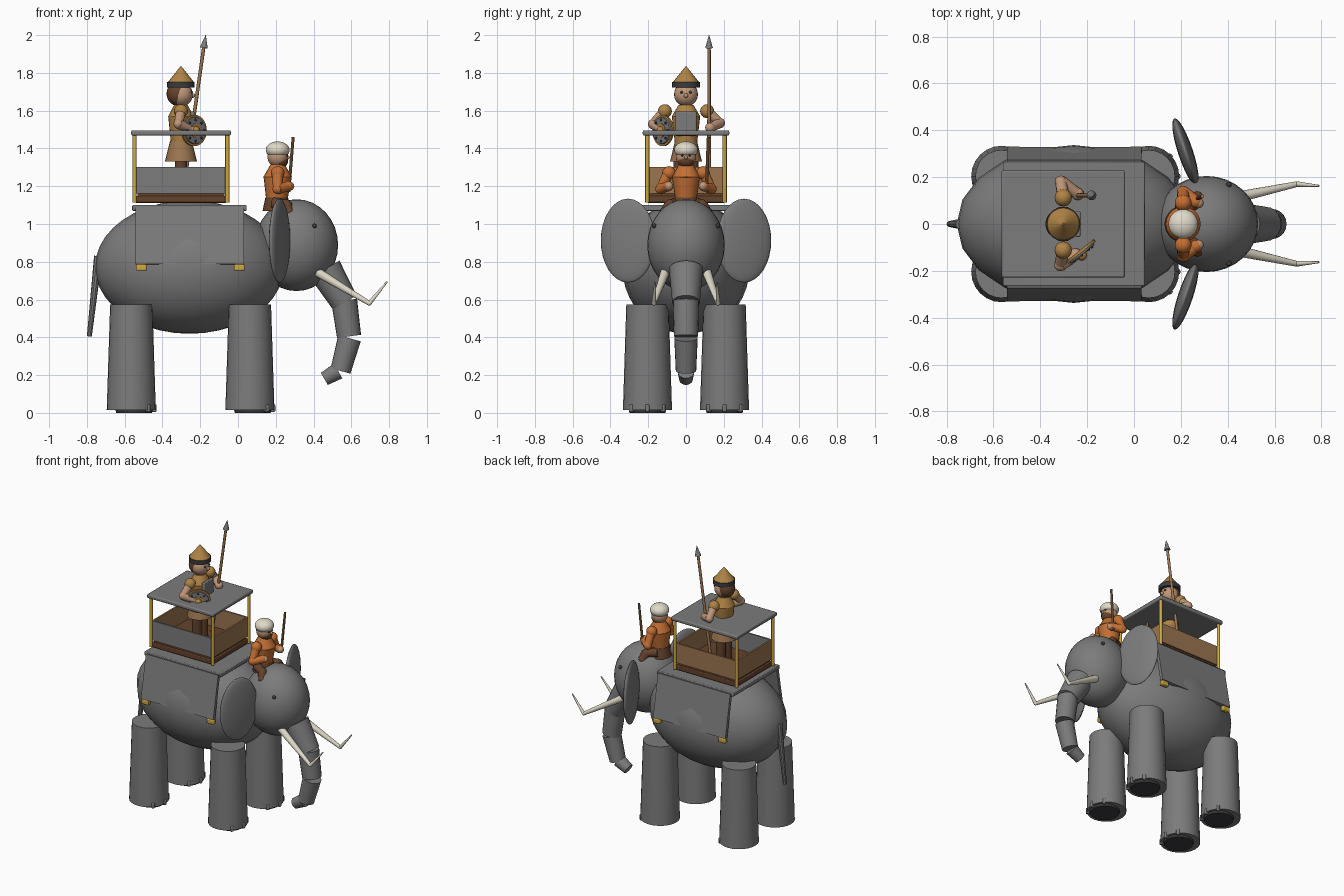
import bpy, math
from mathutils import Vector

if "Cube" in bpy.data.objects:
    bpy.data.objects.remove(bpy.data.objects["Cube"])


def material(name, r, g, b):
    m = bpy.data.materials.new(name)
    m.use_nodes = True
    m.diffuse_color = (r, g, b, 1)
    bsdf = next(n for n in m.node_tree.nodes if n.type == 'BSDF_PRINCIPLED')
    bsdf.inputs["Base Color"].default_value = (r, g, b, 1)
    return m


grey = material("grey", .2, .2, .2)
dark = material("charcoal", .045, .045, .05)
ivory = material("ivory", .75, .7, .58)
gold = material("gold", .62, .4, .05)
brown = material("dark brown", .13, .055, .025)
wood = material("tan wood", .33, .18, .08)
cloth = material("golden leather", .43, .23, .06)
skin = material("skin", .52, .31, .19)
orange = material("orange cloth", .55, .16, .035)


def finish(name, mat):
    ob = bpy.context.object
    ob.name = name
    ob.data.materials.append(mat)
    bpy.ops.object.shade_smooth_by_angle(angle=math.radians(35))
    return ob


def ball(name, loc, radii, mat, rot=(0, 0, 0), seg=24, rings=16):
    bpy.ops.mesh.primitive_uv_sphere_add(segments=seg, ring_count=rings, location=loc, rotation=rot)
    bpy.context.object.scale = (radii,) * 3 if isinstance(radii, float) else radii
    return finish(name, mat)


def rod(name, a, b, r1, r2, mat, verts=20):
    a, b = Vector(a), Vector(b)
    d = b - a
    bpy.ops.mesh.primitive_cone_add(vertices=verts, radius1=r1, radius2=r2, depth=d.length,
                                    location=(a + b) / 2, rotation=d.to_track_quat('Z', 'Y').to_euler())
    return finish(name, mat)


def box(name, loc, size, mat, rot=(0, 0, 0), bevel=0):
    bpy.ops.mesh.primitive_cube_add(size=1, location=loc, rotation=rot)
    ob = bpy.context.object
    ob.scale = size
    bpy.ops.object.transform_apply(location=False, rotation=False, scale=True)
    if bevel:
        mod = ob.modifiers.new("bevel", 'BEVEL')
        mod.width, mod.segments = bevel, 2
    return finish(name, mat)


def limb(name, points, r, mats):
    for i, (a, b) in enumerate(zip(points, points[1:])):
        rod(f"{name}_part_{i}", a, b, r, r * .85, mats[i], 12)
        ball(f"{name}_joint_{i}", b, r * .95, mats[min(i, 1)], seg=12, rings=8)


# Elephant body and head
ball("body", (-.257, 0, .772), (.5, .337, .353), grey, seg=20, rings=20)
ball("elephant_head", (.31, 0, .888), (.22, .205, .243), grey, seg=32)
rod("tail", (-.74, 0, .83), (-.787, 0, .405), .022, .013, grey, 10)

# Trunk segments
trunk = [((.46, .76), (.565, .585), .09, .073), ((.562, .595), (.588, .405), .069, .064),
         ((.59, .395), (.543, .222), .062, .054), ((.53, .222), (.457, .18), .045, .037)]
for i, ((xa, za), (xb, zb), ra, rb) in enumerate(trunk):
    rod(f"trunk_{i}", (xa, 0, za), (xb, 0, zb), ra, rb, grey)

for side, s in (("left", 1), ("right", -1)):
    ball(f"{side}_ear", (.22, s * .307, .912), (.032, .152, .222), grey, (0, 0, s * .32))
    ball(f"{side}_eye", (.405, s * .168, .99), .012, dark, seg=12, rings=8)
    rod(f"{side}_tusk_base", (.42, s * .11, .745), (.695, s * .17, .58), .025, .012, ivory, 12)
    ball(f"{side}_tusk_bend", (.695, s * .17, .58), .012, ivory, seg=12, rings=8)
    rod(f"{side}_tusk_tip", (.695, s * .17, .58), (.79, s * .163, .695), .012, .004, ivory, 12)
    # Legs, foot pads and toenails
    for end, x in (("front", .063), ("hind", -.565)):
        y = s * .204
        rod(f"{side}_{end}_leg", (x, y, .015), (x, y, .575), .13, .112, grey, 24)
        rod(f"{side}_{end}_foot_pad", (x + .015, y, 0), (x + .015, y, .02), .095, .1, dark)
        for a in (-.75, 0, .75):
            box(f"{side}_{end}_toenail", (x + .122 * math.cos(a), y + .122 * math.sin(a), .025),
                (.025, .022, .04), grey, (0, 0, a), .006)
    # Hanging saddle cloth
    box(f"{side}_saddle_flap", (-.255, s * .29, .937), (.575, .022, .305), grey, (s * .185, 0, 0))
    for x in (-.512, .007):
        box(f"{side}_saddle_tassel", (x, s * .315, .77), (.056, .03, .034), gold, bevel=.006)
box("saddle_top", (-.257, 0, 1.085), (.606, .53, .03), grey, bevel=.005)

# Carriage on the back
hx = -.302
box("carriage_base", (hx, 0, 1.13), (.485, .41, .035), brown, bevel=.005)
box("carriage_floor", (hx, 0, 1.155), (.46, .39, .02), brown)
for name, y, mat in (("left", .198, wood), ("right", -.198, grey)):
    box(f"carriage_{name}_wall", (hx, y, 1.232), (.47, .012, .14), mat)
for name, x in (("front", .236), ("rear", -.236)):
    box(f"carriage_{name}_wall", (hx + x, 0, 1.232), (.012, .39, .14), wood)
    for s in (1, -1):
        rod("carriage_post", (hx + x * 1.04, s * .205, 1.115), (hx + x * 1.04, s * .205, 1.48), .011, .011, gold, 12)
box("carriage_roof", (hx, 0, 1.482), (.528, .458, .028), grey, bevel=.008)

# Standing warrior
for s in (1, -1):
    rod("warrior_leg", (hx, s * .035, 1.16), (hx, s * .035, 1.35), .032, .032, brown, 14)
rod("warrior_skirt", (hx, 0, 1.33), (hx, 0, 1.44), .085, .058, wood)
for name, za, zb, ra, rb in (("waist", 1.42, 1.57, .058, .075), ("chest", 1.57, 1.63, .075, .04)):
    rod(f"warrior_{name}", (hx, 0, za), (hx, 0, zb), ra, rb, cloth).scale.x *= .9
box("warrior_breastplate", (hx + .062, 0, 1.53), (.022, .11, .13), grey, bevel=.005)
rod("warrior_neck", (hx, 0, 1.61), (hx, 0, 1.65), .03, .03, skin, 14)
ball("warrior_head", (hx, 0, 1.685), .063, skin)
ball("warrior_hair", (hx - .018, 0, 1.69), (.058, .062, .064), brown)
ball("warrior_nose", (hx + .064, 0, 1.68), .012, skin, seg=12, rings=8)
for s in (1, -1):
    ball("warrior_eye", (hx + .056, s * .023, 1.698), .008, dark, seg=10, rings=6)
    ball("warrior_shoulder", (hx, s * .112, 1.597), .037, cloth, seg=16, rings=12)
rod("helmet_band", (hx, 0, 1.722), (hx, 0, 1.752), .073, .073, dark)
rod("helmet_cone", (hx, 0, 1.75), (hx, 0, 1.833), .07, .004, cloth)
limb("warrior_left_arm", [(hx, .115, 1.595), (-.312, .18, 1.535), (-.24, .128, 1.51)], .028, (skin, skin))
limb("warrior_right_arm", [(hx, -.115, 1.595), (-.315, -.175, 1.53), (-.25, -.13, 1.5)], .028, (skin, skin))

# Spear
rod("spear_shaft", (-.292, .122, 1.16), (-.18, .122, 1.945), .01, .009, wood, 12)
rod("spear_head", (-.181, .122, 1.932), (-.171, .122, 2.0), .021, .001, grey, 10)

# Round shield
centre, facing = Vector((-.232, -.123, 1.495)), Vector((.63, -.777, 0))
side_way = Vector((.777, .63, 0))
rod("shield_back", centre - facing * .008, centre + facing * .004, .083, .083, cloth, 28)
rod("shield_face", centre, centre + facing * .012, .074, .07, grey, 28)
rod("shield_ring", centre, centre + facing * .015, .038, .036, cloth)
ball("shield_boss", centre + facing * .014, .022, cloth, seg=16, rings=10)
for i in range(8):
    a = i * math.tau / 8
    spot = centre + facing * .012 + (side_way * math.cos(a) + Vector((0, 0, math.sin(a)))) * .056
    ball("shield_stud", spot, .007, dark, seg=8, rings=6)

# Seated driver
dx = .21
rod("driver_waistcloth", (dx - .005, 0, 1.07), (dx - .005, 0, 1.14), .075, .06, brown)
rod("driver_waist", (dx - .005, 0, 1.12), (dx, 0, 1.25), .055, .075, orange)
rod("driver_chest", (dx, 0, 1.25), (dx, 0, 1.32), .075, .035, orange)
ball("driver_head", (dx, 0, 1.355), .054, skin)
ball("driver_beard", (dx + .01, 0, 1.335), (.046, .045, .04), brown, seg=16, rings=12)
ball("driver_nose", (dx + .055, 0, 1.352), .01, skin, seg=10, rings=6)
ball("driver_turban", (dx, 0, 1.392), (.063, .063, .045), ivory)
for s in (1, -1):
    ball("driver_eye", (dx + .049, s * .019, 1.363), .007, dark, seg=8, rings=6)
    ball("driver_shoulder", (dx, s * .09, 1.27), .036, orange, seg=16, rings=12)
    limb("driver_arm", [(dx, s * .095, 1.265), (dx, s * .135, 1.185), (dx + .055, s * .095, 1.2)],
         .029, (orange, orange))
    ball("driver_hand", (dx + .065, s * .09, 1.2), .023, skin, seg=12, rings=8)
    limb("driver_leg", [(dx - .02, s * .05, 1.11), (dx + .045, s * .085, 1.1), (dx + .06, s * .11, 1.06)],
         .032, (brown, brown))
rod("driver_stick", (.268, .108, 1.17), (.292, .118, 1.46), .009, .008, wood, 10)
